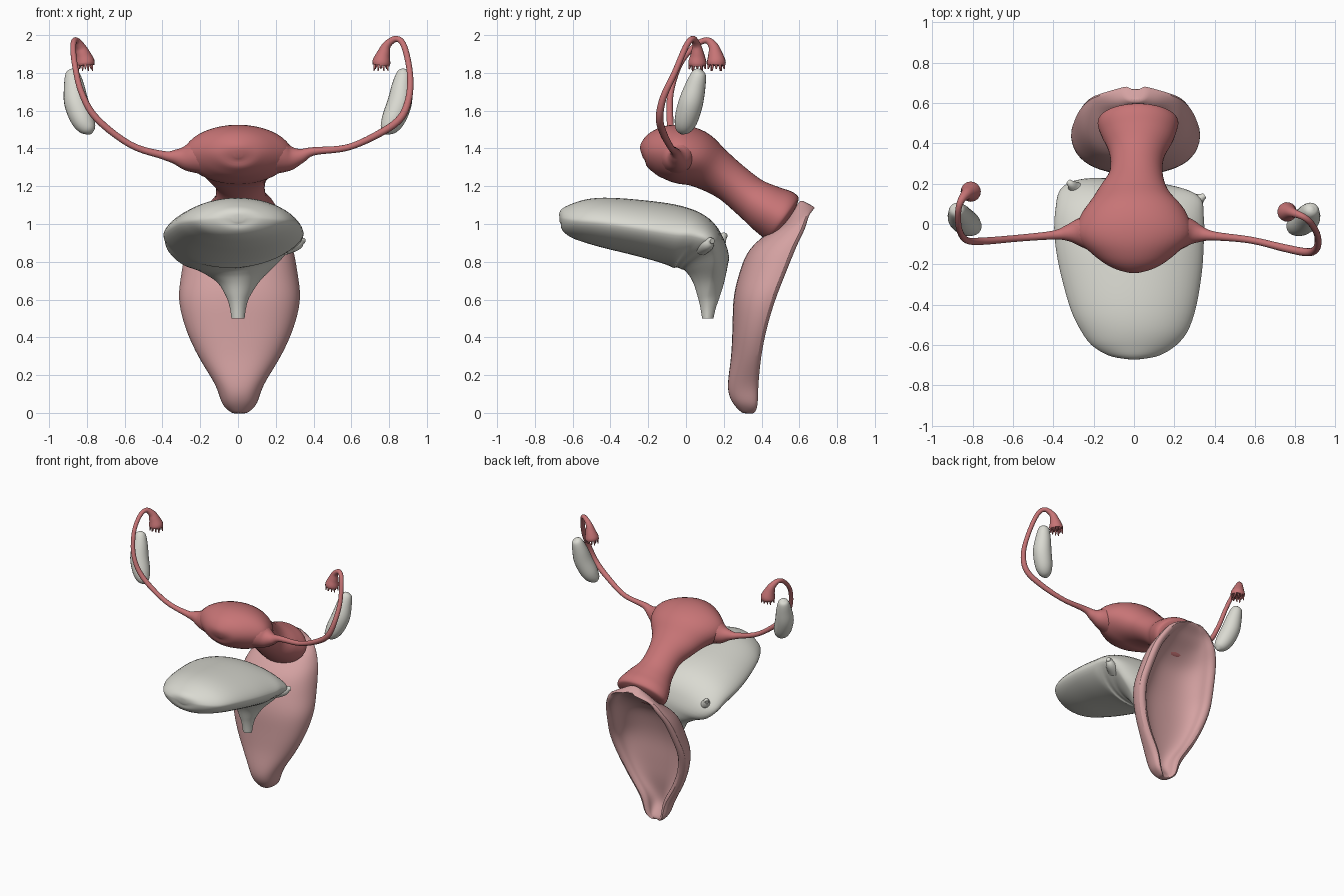
import bpy, bmesh, math
from mathutils import Vector

cube = bpy.data.objects.get("Cube")
if cube:
    bpy.data.objects.remove(cube, do_unlink=True)


def material(name, colour):
    mat = bpy.data.materials.new(name)
    mat.use_nodes = True
    mat.diffuse_color = (*colour, 1)
    shader = mat.node_tree.nodes["Principled BSDF"]
    shader.inputs["Base Color"].default_value = (*colour, 1)
    shader.inputs["Roughness"].default_value = 0.6
    return mat


RED = material("muted red", (0.57, 0.175, 0.18))
PINK = material("dusty pink", (0.66, 0.36, 0.36))
GREY = material("warm pale grey", (0.7, 0.7, 0.64))


def smooth_rows(rows, steps):
    """Catmull-Rom interpolation of rows of numbers."""
    out = []
    last = len(rows) - 1
    for i in range(last):
        a, b = rows[max(i - 1, 0)], rows[i]
        c, d = rows[i + 1], rows[min(i + 2, last)]
        for k in range(steps):
            t = k / steps
            out.append([q + 0.5 * t * (r - p + t * (2 * p - 5 * q + 4 * r - s
                        + t * (3 * (q - r) + s - p)))
                        for p, q, r, s in zip(a, b, c, d)])
    out.append(list(rows[-1]))
    return out


def skin(name, rings, mat, subdivide=0):
    """Join closed rings of points into one capped smooth object."""
    bm = bmesh.new()
    loops = [[bm.verts.new(p) for p in ring] for ring in rings]
    n = len(loops[0])
    for one, two in zip(loops, loops[1:]):
        for j in range(n):
            k = (j + 1) % n
            bm.faces.new((one[j], one[k], two[k], two[j]))
    bm.faces.new(loops[0])
    bm.faces.new(loops[-1])
    bmesh.ops.recalc_face_normals(bm, faces=bm.faces)
    mesh = bpy.data.meshes.new(name)
    bm.to_mesh(mesh)
    bm.free()
    mesh.materials.append(mat)
    obj = bpy.data.objects.new(name, mesh)
    bpy.context.collection.objects.link(obj)
    if subdivide:
        obj.modifiers.new("soften", "SUBSURF").levels = subdivide
        obj.modifiers["soften"].render_levels = subdivide
    bpy.ops.object.select_all(action="DESELECT")
    obj.select_set(True)
    bpy.context.view_layer.objects.active = obj
    bpy.ops.object.shade_smooth_by_angle(angle=math.radians(60))


def loft(name, rows, mat, side, sides=24, steps=5, lens=1.0):
    """Rows are x, y, z, half width, half thickness and lift of the side tips."""
    rows = smooth_rows(rows, steps)
    centres = [Vector(r[:3]) for r in rows]
    side = Vector(side)
    rings = []
    for i, row in enumerate(rows):
        tangent = centres[min(i + 1, len(rows) - 1)] - centres[max(i - 1, 0)]
        tangent.normalize()
        side = (side - tangent * side.dot(tangent)).normalized()
        up = side.cross(tangent)
        w, t = max(row[3], 0.002), max(row[4], 0.002)
        ring = []
        for j in range(sides):
            a = math.tau * j / sides
            c, s = math.cos(a), math.sin(a)
            height = t * math.copysign(abs(s) ** lens, s) + row[5] * c * c
            ring.append(centres[i] + side * w * c + up * height)
        rings.append(ring)
    skin(name, rings, mat)


def round_loft(name, rows, mat, sides=16, steps=5):
    loft(name, [(*r, r[3], 0) for r in rows], mat, (0, 1, 0), sides, steps)


# Womb: wide body, narrow waist, rounded neck
loft("womb", [
    (0, -.235, 1.37, .02, .02, 0), (0, -.215, 1.375, .11, .075, 0),
    (0, -.15, 1.38, .205, .125, 0), (0, -.06, 1.375, .285, .152, 0),
    (0, .04, 1.35, .265, .152, 0), (0, .14, 1.29, .19, .124, 0),
    (.01, .24, 1.22, .135, .108, 0), (.015, .34, 1.14, .135, .112, 0),
    (.02, .43, 1.08, .178, .132, 0), (.02, .5, 1.04, .2, .144, 0),
    (.02, .526, 1.023, .175, .122, 0), (.02, .536, 1.016, .07, .05, 0)],
    RED, (1, 0, 0), 40, 5, 1.06)

# Bladder: lens-shaped sac with a keel, bending down into a short cut neck
loft("bladder", [
    (0, -.67, 1.03, .03, .02, 0), (0, -.65, 1.03, .13, .06, 0),
    (0, -.58, 1.02, .23, .1, 0), (0, -.45, 1.01, .3, .13, 0),
    (-.01, -.25, .98, .348, .148, 0), (-.022, -.07, .942, .37, .16, .01),
    (-.022, .03, .898, .368, .16, .04), (-.015, .085, .835, .345, .137, .075),
    (-.005, .11, .77, .225, .11, .055), (0, .12, .7, .12, .085, .02),
    (0, .12, .62, .065, .06, 0), (0, .117, .56, .044, .042, 0),
    (0, .115, .5, .035, .03, 0)], GREY, (1, 0, 0), 48, 5, 1.25)

# Small duct stubs on the rear corners of the bladder
for name, x, y, z in (("left_duct_stub", .35, .14, .91),
                      ("right_duct_stub", -.325, .21, .935)):
    round_loft(name, [(x * .7, y * .6, .885, .05), (x * .88, y * .82, .895, .036),
                      (x * .96, y * .94, z, .02), (x, y, z, .014)], GREY)

# Canal: open-backed trough (front y, front z, rim y, rim z, half width)
canal_rows = smooth_rows([
    (.3, -.004, .345, -.004, .035), (.245, .055, .365, .04, .09),
    (.22, .14, .37, .15, .13), (.238, .3, .385, .3, .222),
    (.245, .45, .415, .45, .29), (.25, .6, .46, .6, .325),
    (.275, .72, .515, .74, .312), (.325, .85, .572, .88, .285),
    (.415, .94, .615, .97, .243), (.51, 1.0, .636, 1.035, .195),
    (.57, 1.08, .655, 1.07, .13), (.61, 1.13, .672, 1.095, .05)], 3)
ARC = 14
rings = []
for i, (fy, fz, ry, rz, w) in enumerate(canal_rows):
    s = i / (len(canal_rows) - 1)
    front, rim = Vector((.008, fy, fz)), Vector((.008, ry, rz))
    depth = front - rim
    wall = min(.072, w * .5)
    hollow = min(1, 8 * s * (1 - s)) * max(0, 1 - .072 / depth.length)
    outer, inner = [], []
    for j in range(ARC + 1):
        a = math.pi * (j / ARC - .5)
        across = math.copysign(abs(math.sin(a)) ** .85, a)
        along = max(math.cos(a), 0) ** .8
        outer.append(rim + depth * along + Vector((w * across, 0, 0)))
        inner.append(rim + depth * along * hollow
                     + Vector(((w - wall) * across, 0, 0)))
    # Rounded lip between the outer and inner walls
    lip = rim - depth.normalized() * .02
    across = Vector((w - wall / 2, 0, 0))
    rings.append(outer + [lip + across] + inner[::-1] + [lip - across])
skin("canal", rings, PINK, 1)

# Tubes curling up from the womb's corners (x, y, z, radius)
tubes = {
    "left": [(.2, -.04, 1.36, .1), (.27, -.04, 1.35, .07), (.33, -.05, 1.36, .04),
             (.4, -.06, 1.385, .022), (.58, -.08, 1.405, .017),
             (.75, -.12, 1.48, .019), (.86, -.14, 1.56, .02),
             (.905, -.12, 1.67, .018), (.91, -.06, 1.8, .016),
             (.88, 0, 1.94, .016), (.84, .035, 1.98, .016),
             (.79, .055, 1.95, .022), (.77, .06, 1.9, .036),
             (.76, .06, 1.86, .048), (.757, .06, 1.84, .046)],
    "right": [(-.2, -.04, 1.36, .1), (-.27, -.04, 1.35, .07), (-.33, -.045, 1.355, .04),
              (-.4, -.055, 1.365, .022), (-.57, -.07, 1.42, .017),
              (-.75, -.085, 1.56, .018), (-.83, -.08, 1.7, .016),
              (-.865, -.03, 1.85, .015), (-.872, .05, 1.945, .015),
              (-.86, .11, 1.972, .017), (-.835, .145, 1.94, .026),
              (-.82, .155, 1.9, .038), (-.81, .16, 1.86, .05),
              (-.808, .16, 1.84, .047)]}
for side, path in tubes.items():
    round_loft(side + "_tube", path, RED)
    # Fringe of little fingers around the mouth of the tube
    x, y, z, r = path[-1]
    for i in range(12):
        a = math.tau * i / 12
        dx, dy = math.cos(a), math.sin(a)
        reach = r * (.85 if i % 2 else .6)
        round_loft(f"{side}_fringe_{i + 1}",
                   [(x + dx * reach, y + dy * reach, z + .015, .009),
                    (x + dx * reach, y + dy * reach, z - .005, .007),
                    (x + dx * reach * 1.1, y + dy * reach * 1.1,
                     z - (.03 if i % 3 else .02), .003)], RED, 6, 2)

# Ovaries: mirrored bean shapes beside the tubes
for side, m in (("left", 1), ("right", -1)):
    round_loft(side + "_ovary", [
        (m * x, y, z, r) for x, y, z, r in (
            (.882, .077, 1.818, .008), (.878, .07, 1.8, .036),
            (.868, .05, 1.73, .054), (.855, .025, 1.64, .065),
            (.82, 0, 1.55, .061), (.79, -.017, 1.5, .04),
            (.778, -.022, 1.478, .008))], GREY, 20)
